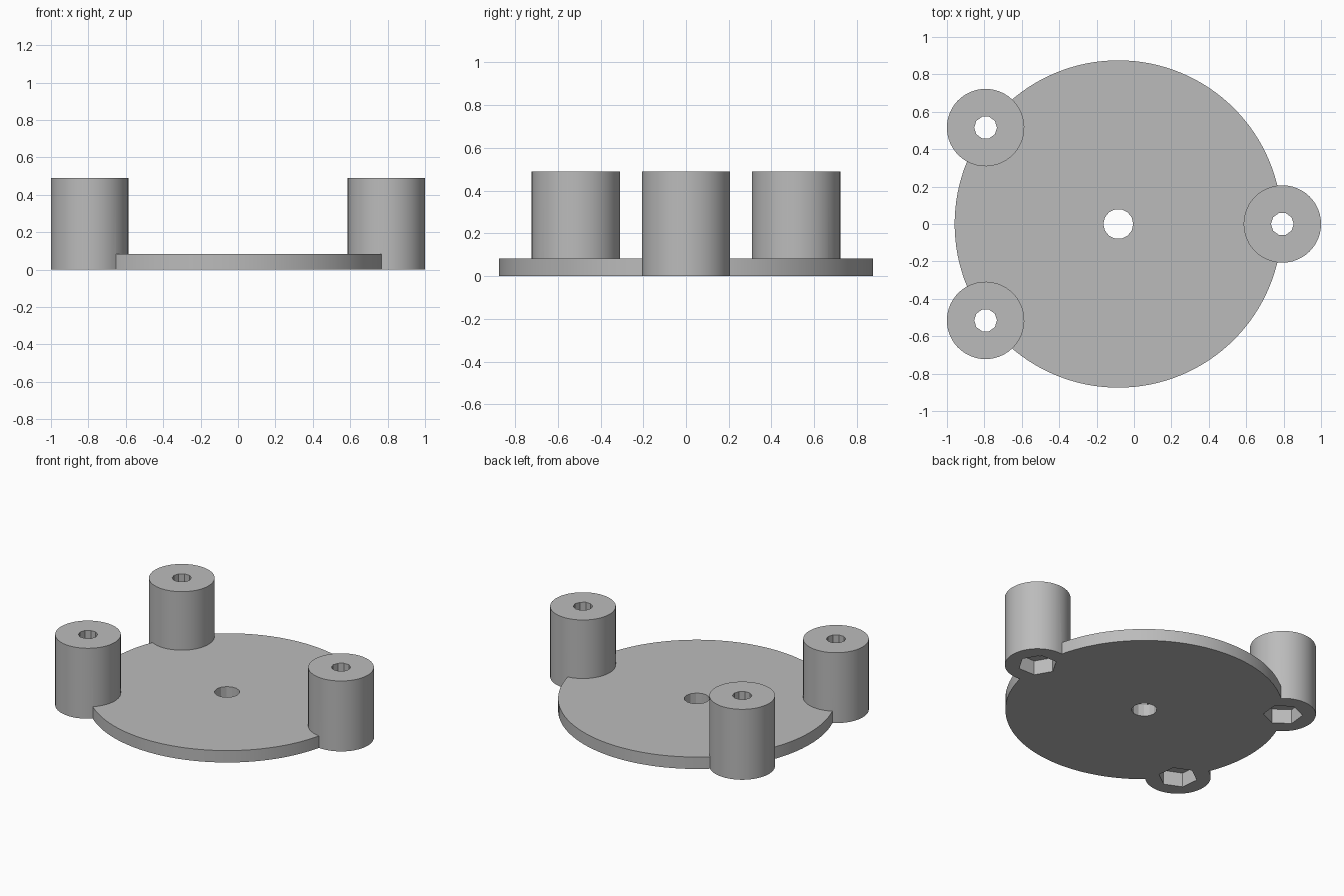
import bpy
from math import cos, sin, radians

if "Cube" in bpy.data.objects:
    bpy.data.objects.remove(bpy.data.objects["Cube"])

CENTRE_X = -0.084
RING = 0.877          # distance of the posts from the plate centre
POST_R, POST_H = 0.207, 0.49
PLATE_T = 0.083

grey = bpy.data.materials.new("light grey plastic")
grey.use_nodes = True
colour = (0.5, 0.5, 0.5, 1)
grey.diffuse_color = colour
grey.node_tree.nodes["Principled BSDF"].inputs["Base Color"].default_value = colour


def cylinder(name, x, y, radius, bottom, top, sides, angle=0):
    """Upright prism with its first corner pointing along angle."""
    bpy.ops.mesh.primitive_cylinder_add(
        vertices=sides, radius=radius, depth=top - bottom,
        location=(x, y, (bottom + top) / 2),
        rotation=(0, 0, radians(angle - 90)))
    obj = bpy.context.object
    obj.name = name
    obj.data.materials.append(grey)
    return obj


def combine(target, tool, operation):
    """Apply a boolean and discard the tool."""
    mod = target.modifiers.new(operation, 'BOOLEAN')
    mod.operation = operation
    mod.solver = 'EXACT'
    mod.object = tool
    bpy.context.view_layer.objects.active = target
    bpy.ops.object.modifier_apply(modifier=mod.name)
    bpy.data.objects.remove(tool)


# Round base plate
plate = cylinder("base_plate_with_posts", CENTRE_X, 0, 0.875, 0, PLATE_T, 128)

# Three posts, each with a bolt hole and a hexagonal nut pocket underneath
for angle in (0, 144, 216):
    x = CENTRE_X + RING * cos(radians(angle))
    y = RING * sin(radians(angle))
    combine(plate, cylinder("post", x, y, POST_R, 0, POST_H, 48, angle), 'UNION')
    combine(plate, cylinder("bolt_hole", x, y, 0.061, -0.1, POST_H + 0.1, 10, angle),
            'DIFFERENCE')
    combine(plate, cylinder("nut_pocket", x, y, 0.124, -0.1, 0.1, 6, angle),
            'DIFFERENCE')

# Centre hole
combine(plate, cylinder("centre_hole", CENTRE_X, 0, 0.08, -0.1, 0.2, 14), 'DIFFERENCE')

# Round walls smooth, rims and hexagon corners sharp
bpy.ops.object.select_all(action='DESELECT')
plate.select_set(True)
bpy.context.view_layer.objects.active = plate
bpy.ops.object.shade_smooth_by_angle(angle=radians(20))
